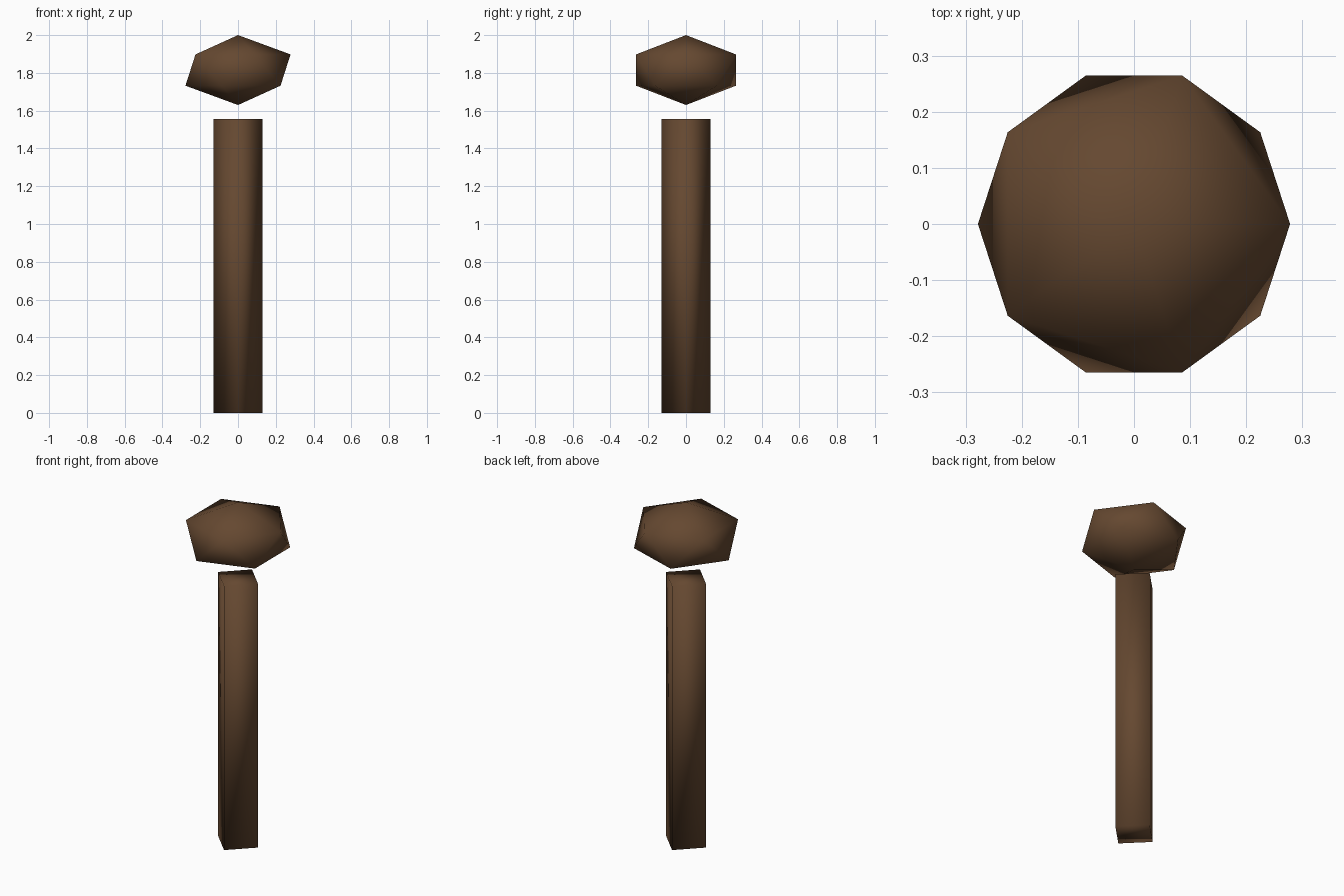
import bpy

if "Cube" in bpy.data.objects:
    bpy.data.objects.remove(bpy.data.objects["Cube"])

brown = bpy.data.materials.new("dark_brown")
brown.diffuse_color = (0.13, 0.065, 0.03, 1)
brown.use_nodes = True
brown.node_tree.nodes["Principled BSDF"].inputs["Base Color"].default_value = brown.diffuse_color


def finish(name):
    obj = bpy.context.object
    obj.name = name
    obj.data.materials.append(brown)
    bpy.ops.object.shade_smooth()
    return obj


# Four-sided post with its corners on the x and y axes
POST_TOP = 1.555
bpy.ops.mesh.primitive_cylinder_add(vertices=4, radius=0.13, depth=POST_TOP,
                                    location=(0, 0, POST_TOP / 2))
finish("post")

# Squashed twenty-sided knob floating above the post
bpy.ops.mesh.primitive_ico_sphere_add(subdivisions=1, radius=1, location=(0, 0, 1.815))
knob = finish("knob")
knob.scale = (0.311, 0.311, 0.185)
bpy.ops.object.transform_apply(location=False, rotation=False, scale=True)
